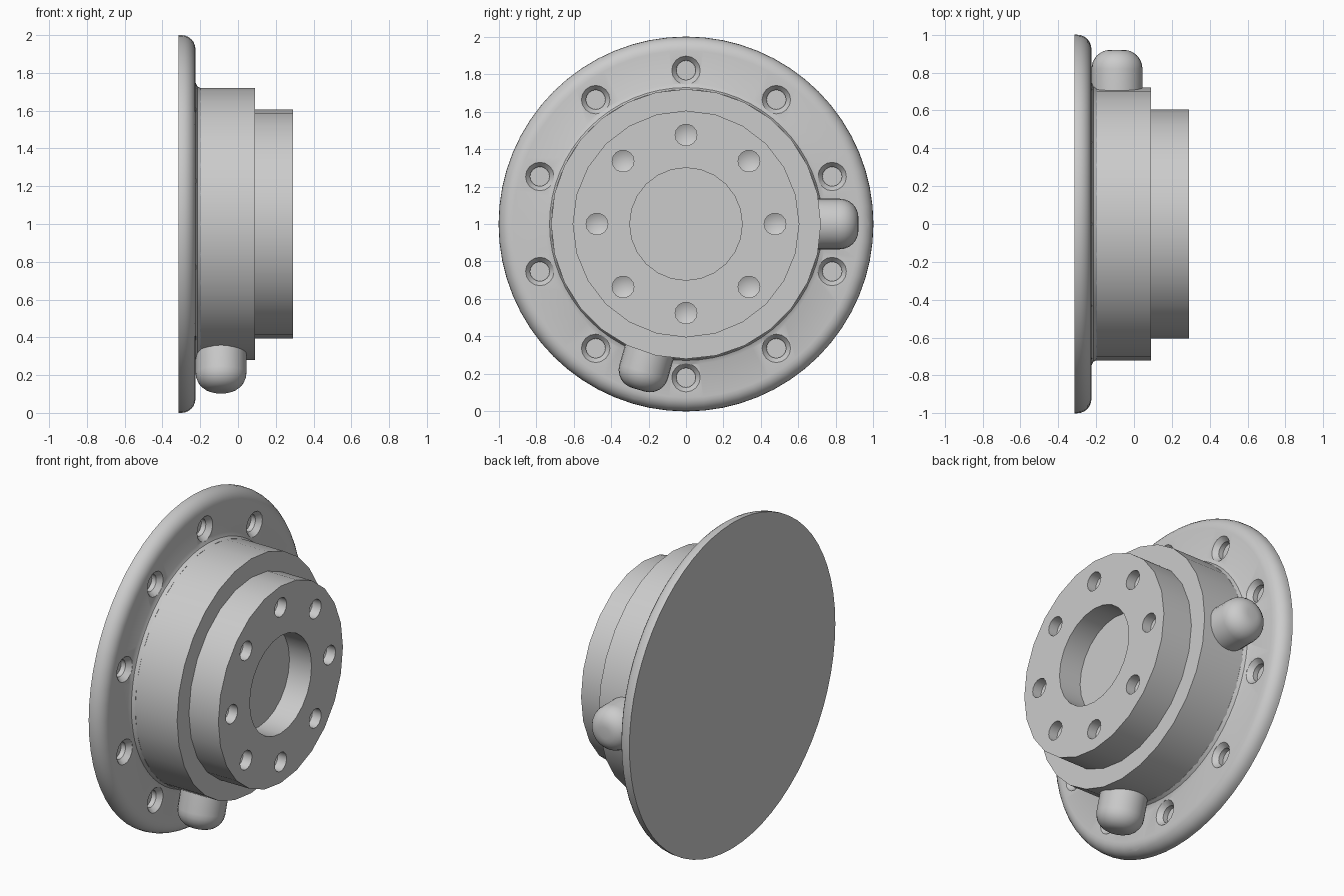
import bpy, math
from mathutils import Matrix, Vector

if "Cube" in bpy.data.objects:
    bpy.data.objects.remove(bpy.data.objects["Cube"], do_unlink=True)

grey = bpy.data.materials.new("plain grey")
grey.use_nodes = True
GREY = (0.6, 0.6, 0.6, 1)
grey.diffuse_color = GREY
grey.node_tree.nodes["Principled BSDF"].inputs["Base Color"].default_value = GREY

AXIS = Matrix.Translation((0, 0, 1))


def lathe(name, profile, sides, matrix=AXIS):
    """Closed solid turned about local x from (x, radius) points."""
    verts, faces, rings = [], [], []
    for x, r in profile:
        if r == 0:
            rings.append([len(verts)] * sides)
            verts.append((x, 0, 0))
            continue
        rings.append(list(range(len(verts), len(verts) + sides)))
        for i in range(sides):
            a = math.tau * i / sides
            verts.append((x, r * math.cos(a), r * math.sin(a)))
    for a, b in zip(rings, rings[1:]):
        for i in range(sides):
            j = (i + 1) % sides
            quad = [a[i], b[i], b[j], a[j]]
            faces.append(list(dict.fromkeys(quad)))
    # flat caps on open ends
    if profile[0][1]:
        faces.append(rings[0])
    if profile[-1][1]:
        faces.append(rings[-1][::-1])
    mesh = bpy.data.meshes.new(name)
    mesh.from_pydata([matrix @ Vector(v) for v in verts], [], faces)
    mesh.materials.append(grey)
    obj = bpy.data.objects.new(name, mesh)
    bpy.context.collection.objects.link(obj)
    return obj


def cut(target, cutters):
    bpy.context.view_layer.objects.active = target
    for c in cutters:
        c.hide_render = True
        mod = target.modifiers.new("cut", "BOOLEAN")
        mod.operation, mod.solver, mod.object = "DIFFERENCE", "EXACT", c
        bpy.ops.object.modifier_apply(modifier=mod.name)
        bpy.data.objects.remove(c, do_unlink=True)


def around(radius, angle):
    return Matrix.Translation((0, radius * math.cos(angle), 1 + radius * math.sin(angle)))


def radial(angle):
    """Local x points outward from the wheel axis, beside the flange."""
    return (Matrix.Translation((-0.09, 0, 1)) @ Matrix.Rotation(angle, 4, "X")
            @ Matrix.Rotation(math.pi / 2, 4, "Z"))


def arc(cx, cr, radius, steps):
    return [(cx + radius * math.sin(t), cr + radius * math.cos(t))
            for t in (math.pi / 2 * i / steps for i in range(steps + 1))]


BACK, FACE = -0.315, -0.225
PLUG_ANGLES = (0, math.radians(-106))

# flange with a rounded front rim and a small fillet up to the drum
flange = lathe("flange", [(BACK, 0), (BACK, 1)] + arc(FACE - 0.075, 0.925, 0.075, 6)
               + [(FACE, 0.75), (FACE + 0.01, 0.728), (FACE + 0.03, 0.718), (FACE + 0.03, 0)], 64)
hole = [(FACE + 0.02, 0.076), (FACE, 0.076), (FACE - 0.03, 0.052), (FACE - 0.06, 0.052)]
holes = [lathe("hole_cutter", hole, 16, around(0.82, math.pi / 2 + math.tau * i / 10))
         for i in range(10)]
grooves = [lathe("groove_cutter", [(0.76, 0.155), (1.1, 0.155)], 24, radial(a))
           for a in PLUG_ANGLES]
cut(flange, holes + grooves)

# drum
drum = lathe("drum", [(FACE - 0.02, 0), (FACE - 0.02, 0.72), (0.09, 0.72), (0.09, 0)], 28)

# hub with central bore and ring of drilled holes
hub = lathe("hub", [(0.05, 0), (0.05, 0.605), (0.29, 0.605), (0.29, 0.3),
                    (0.14, 0.3), (0.14, 0)], 24)
drill = [(0.32, 0.058), (0.23, 0.058), (0.2, 0)]
cut(hub, [lathe("drill_cutter", drill, 14, around(0.475, math.tau * i / 8)) for i in range(8)])

# domed side plugs
plugs = [lathe(f"plug_{i + 1}", [(0.6, 0), (0.6, 0.135)] + arc(0.82, 0.035, 0.1, 6)
               + [(0.92, 0)], 24, radial(a)) for i, a in enumerate(PLUG_ANGLES)]

# smooth shading with sharp edges, outward normals
for obj in [flange, drum, hub] + plugs:
    bpy.ops.object.select_all(action="DESELECT")
    obj.select_set(True)
    bpy.context.view_layer.objects.active = obj
    bpy.ops.object.mode_set(mode="EDIT")
    bpy.ops.mesh.select_all(action="SELECT")
    bpy.ops.mesh.normals_make_consistent(inside=False)
    bpy.ops.object.mode_set(mode="OBJECT")
    bpy.ops.object.shade_smooth_by_angle(angle=math.radians(32))
